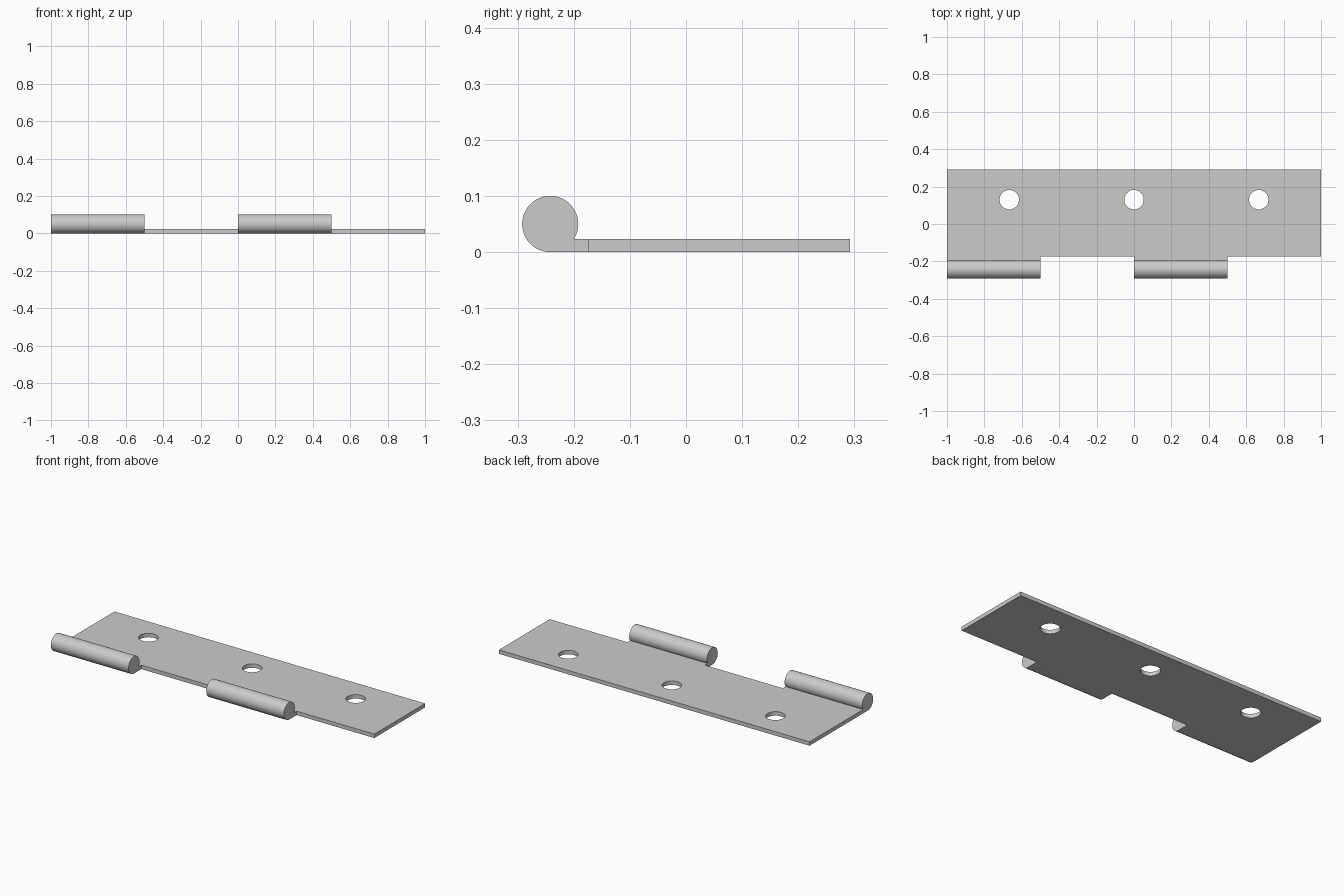
import bpy
import bmesh
from math import asin, cos, sin, pi, radians
from mathutils import Matrix

cube = bpy.data.objects.get("Cube")
if cube:
    bpy.data.objects.remove(cube, do_unlink=True)

THICK = 0.023
FRONT, BACK = -0.175, 0.292
BARREL_Y, BARREL_R = -0.242, 0.05
KNUCKLES = [(-1, -0.5), (0, 0.5)]
HOLES_X = [-0.667, 0, 0.667]
HOLE_Y, HOLE_R = 0.13, 0.052
ARC_STEPS = 56

steel = bpy.data.materials.new("grey_steel")
steel.use_nodes = True
GREY = (0.6, 0.6, 0.6, 1)
steel.diffuse_color = GREY
steel.node_tree.nodes["Principled BSDF"].inputs["Base Color"].default_value = GREY


def add_object(name, bm):
    mesh = bpy.data.meshes.new(name)
    bm.to_mesh(mesh)
    bm.free()
    mesh.materials.append(steel)
    obj = bpy.data.objects.new(name, mesh)
    bpy.context.collection.objects.link(obj)
    return obj


# Flat leaf, with front edge vertices where the knuckles join
bm = bmesh.new()
outline = [(x, FRONT) for x in (-1, -0.5, 0, 0.5, 1)] + [(1, BACK), (-1, BACK)]
lower, upper = [[bm.verts.new((x, y, z)) for x, y in outline] for z in (0, THICK)]
bm.faces.new(lower[::-1])
bm.faces.new(upper)
for i in range(len(outline)):
    j = (i + 1) % len(outline)
    if (outline[i][0], outline[j][0]) not in KNUCKLES:
        bm.faces.new((lower[i], lower[j], upper[j], upper[i]))

# Knuckles: a round barrel running tangent into the leaf
start = asin((THICK - BARREL_R) / BARREL_R)
sweep = 1.5 * pi - start
angles = [start + sweep * i / ARC_STEPS for i in range(ARC_STEPS + 1)]
profile = [(FRONT, THICK)]
profile += [(BARREL_Y + BARREL_R * cos(a), BARREL_R + BARREL_R * sin(a)) for a in angles]
profile += [(FRONT, 0)]
for x0, x1 in KNUCKLES:
    near, far = [[bm.verts.new((x, y, z)) for y, z in profile] for x in (x0, x1)]
    bm.faces.new(near)
    bm.faces.new(far[::-1])
    for i in range(len(profile) - 1):
        bm.faces.new((near[i], near[i + 1], far[i + 1], far[i]))

bmesh.ops.remove_doubles(bm, verts=bm.verts, dist=0.0001)
bmesh.ops.recalc_face_normals(bm, faces=bm.faces)
leaf = add_object("hinge_leaf", bm)

# Screw holes
bm = bmesh.new()
for x in HOLES_X:
    bmesh.ops.create_cone(bm, cap_ends=True, segments=48, radius1=HOLE_R,
                          radius2=HOLE_R, depth=0.2,
                          matrix=Matrix.Translation((x, HOLE_Y, 0)))
cutter = add_object("screw_hole_cutter", bm)
cutter.hide_render = True

cut = leaf.modifiers.new("screw_holes", "BOOLEAN")
cut.operation = "DIFFERENCE"
cut.solver = "EXACT"
cut.object = cutter
bpy.ops.object.select_all(action="DESELECT")
leaf.select_set(True)
bpy.context.view_layer.objects.active = leaf
bpy.ops.object.modifier_apply(modifier=cut.name)
bpy.data.objects.remove(cutter, do_unlink=True)

# Smooth barrels and holes, crisp plate edges
bpy.ops.object.shade_smooth_by_angle(angle=radians(30))
